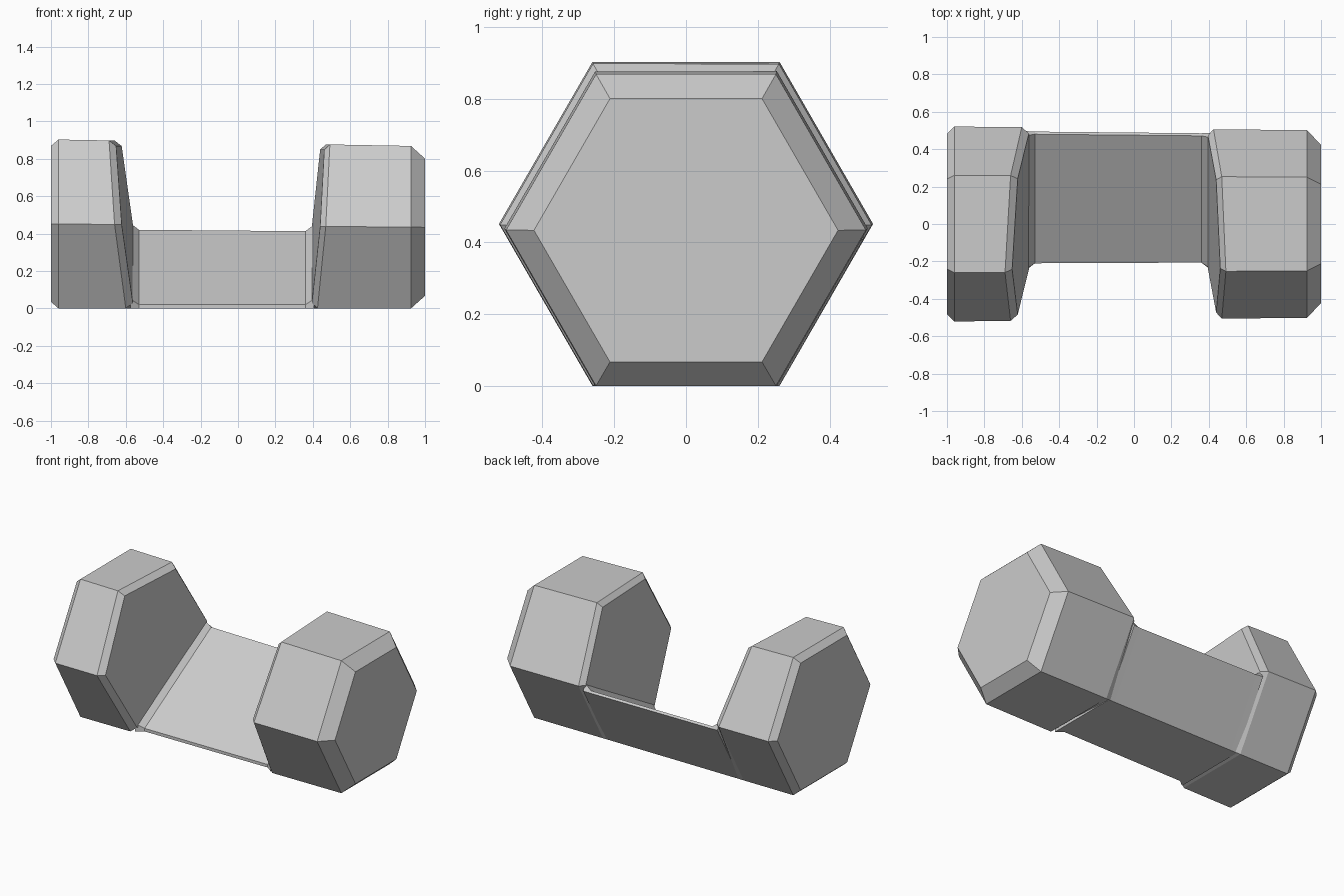
import bpy, bmesh, math

cube = bpy.data.objects.get("Cube")
if cube:
    bpy.data.objects.remove(cube, do_unlink=True)

grey = bpy.data.materials.new("plain_grey")
grey.use_nodes = True
colour = (0.6, 0.6, 0.6, 1)
grey.diffuse_color = colour
grey.node_tree.nodes["Principled BSDF"].inputs["Base Color"].default_value = colour

ANGLES = (120, 60, 0, -60, -120, 180)
HEIGHTS = (0.78, 0.52, 0, 0, 0, 0.52)  # corner heights above the notch floor
LOW = 3                                # corner opposite the notch


def radius(x):
    """Hexagon radius, tapering gently along the bar."""
    return 0.511 - 0.0105 * x


def hex_ring(bm, x0, slope=0, inset=0, keep_low=False):
    """Hexagon resting on the ground, leaning along x with height above the floor."""
    ring = []
    for i, (deg, h) in enumerate(zip(ANGLES, HEIGHTS)):
        x = x0 + slope * h
        big = radius(x)
        r = big if keep_low and i == LOW else big - inset
        a = math.radians(deg)
        ring.append(bm.verts.new((x, r * math.cos(a),
                                  big * math.sin(math.pi / 3) + r * math.sin(a))))
    return ring


def bridge(bm, rings):
    for a, b in zip(rings, rings[1:]):
        for i in range(len(a)):
            j = (i + 1) % len(a)
            bm.faces.new((a[i], a[j], b[j], b[i]))


def finish(bm, name):
    bmesh.ops.recalc_face_normals(bm, faces=bm.faces)
    mesh = bpy.data.meshes.new(name)
    bm.to_mesh(mesh)
    bm.free()
    mesh.materials.append(grey)
    bpy.context.collection.objects.link(bpy.data.objects.new(name, mesh))


def weight(name, end, rim, end_inset, shoulder, wall, slope):
    """Hexagonal end block with a bevelled outer end and a leaning inner wall."""
    bm = bmesh.new()
    rings = [hex_ring(bm, end, inset=end_inset),
             hex_ring(bm, rim),
             hex_ring(bm, shoulder, slope),
             hex_ring(bm, wall, slope, inset=0.033, keep_low=True)]
    bridge(bm, rings)
    bm.faces.new(rings[0])
    a, b, c, d, e, f = rings[-1]
    bm.faces.new((a, b, c, e, f))
    bm.faces.new((c, d, e))
    finish(bm, name)


weight("right_weight", -1, -0.96, 0.04, -0.60, -0.562, -0.115)
weight("left_weight", 1, 0.925, 0.077, 0.425, 0.395, 0.085)

# Grip: lower part of the hexagon with a sloping top, flaring up to both weights
FLOOR = ((0.258, 0), (-0.21, 0), (-0.21, 0.02), (0.48, 0.42), (0.494, 0.41))
FLARE = ((0.258, 0), (-0.245, 0), (-0.24, 0.05), (0.472, 0.455), (0.496, 0.412))
bm = bmesh.new()
rings = []
for x, profile in ((-0.575, FLARE), (-0.53, FLOOR), (0.36, FLOOR), (0.405, FLARE)):
    s = radius(x) / radius(-0.53)
    rings.append([bm.verts.new((x, y * s, z * s)) for y, z in profile])
bridge(bm, rings)
bm.faces.new(rings[0])
bm.faces.new(rings[-1])
finish(bm, "grip")
